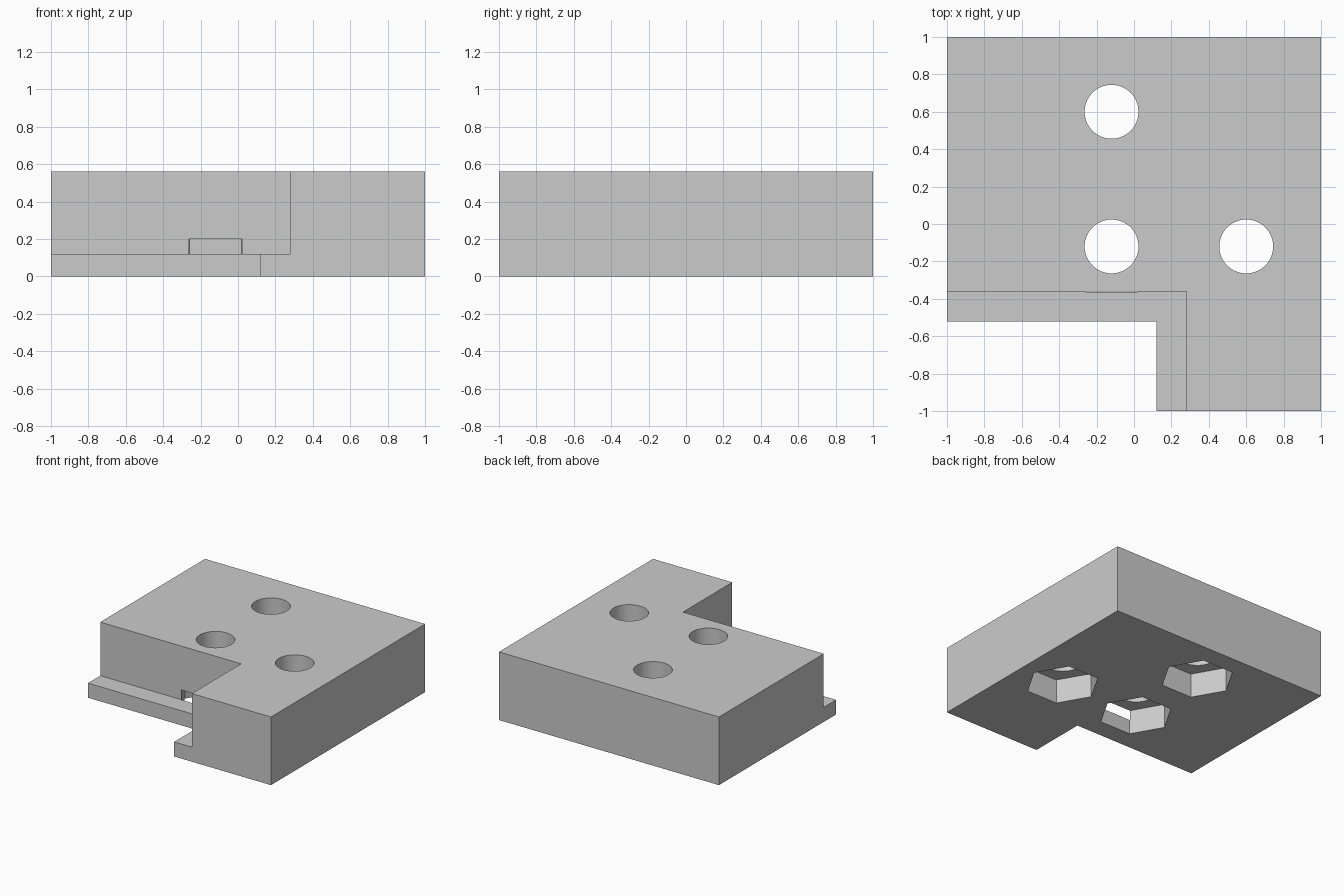
import bpy
import bmesh
from math import cos, sin, tau, radians

cube = bpy.data.objects.get("Cube")
if cube:
    bpy.data.objects.remove(cube, do_unlink=True)

HEIGHT = 0.56
LEDGE_TOP = 0.12
POCKET_TOP = 0.2
HOLE_CENTRES = [(-0.12, 0.6), (-0.12, -0.12), (0.6, -0.12)]


def prism(name, outline, bottom, top):
    """Closed solid from a flat outline extruded upwards."""
    bm = bmesh.new()
    face = bm.faces.new([bm.verts.new((x, y, bottom)) for x, y in outline])
    raised = bmesh.ops.extrude_face_region(bm, geom=[face])["geom"]
    verts = [v for v in raised if isinstance(v, bmesh.types.BMVert)]
    bmesh.ops.translate(bm, verts=verts, vec=(0, 0, top - bottom))
    bmesh.ops.recalc_face_normals(bm, faces=bm.faces)
    mesh = bpy.data.meshes.new(name)
    bm.to_mesh(mesh)
    bm.free()
    obj = bpy.data.objects.new(name, mesh)
    bpy.context.collection.objects.link(obj)
    return obj


def ring(centre, radius, sides):
    return [(centre[0] + radius * cos(tau * i / sides),
             centre[1] + radius * sin(tau * i / sides)) for i in range(sides)]


def cut(target, cutter):
    """Subtract the cutter, then throw it away."""
    cutter.hide_render = True
    mod = target.modifiers.new("cut", "BOOLEAN")
    mod.operation = "DIFFERENCE"
    mod.solver = "EXACT"
    mod.object = cutter
    bpy.ops.object.modifier_apply(modifier=mod.name)
    bpy.data.objects.remove(cutter, do_unlink=True)


# L-shaped block with the full ledge footprint
block = prism("mounting_block",
              [(-1, -0.52), (0.12, -0.52), (0.12, -1), (1, -1), (1, 1), (-1, 1)],
              0, HEIGHT)

# Grey material
grey = bpy.data.materials.new("light_grey")
grey.use_nodes = True
colour = (0.6, 0.6, 0.6, 1)
grey.diffuse_color = colour
grey.node_tree.nodes["Principled BSDF"].inputs["Base Color"].default_value = colour
block.data.materials.append(grey)

bpy.ops.object.select_all(action="DESELECT")
bpy.context.view_layer.objects.active = block
block.select_set(True)

# Step above the ledge
cut(block, prism("step_cutter",
                 [(-1.2, -1.2), (0.28, -1.2), (0.28, -0.36), (-1.2, -0.36)],
                 LEDGE_TOP, 1))

# Bolt holes with hexagonal nut pockets underneath
for centre in HOLE_CENTRES:
    cut(block, prism("pocket_cutter", ring(centre, 0.28, 6), -0.1, POCKET_TOP))
    cut(block, prism("hole_cutter", ring(centre, 0.144, 64), 0.1, 1))

bpy.ops.object.shade_smooth_by_angle(angle=radians(30))
